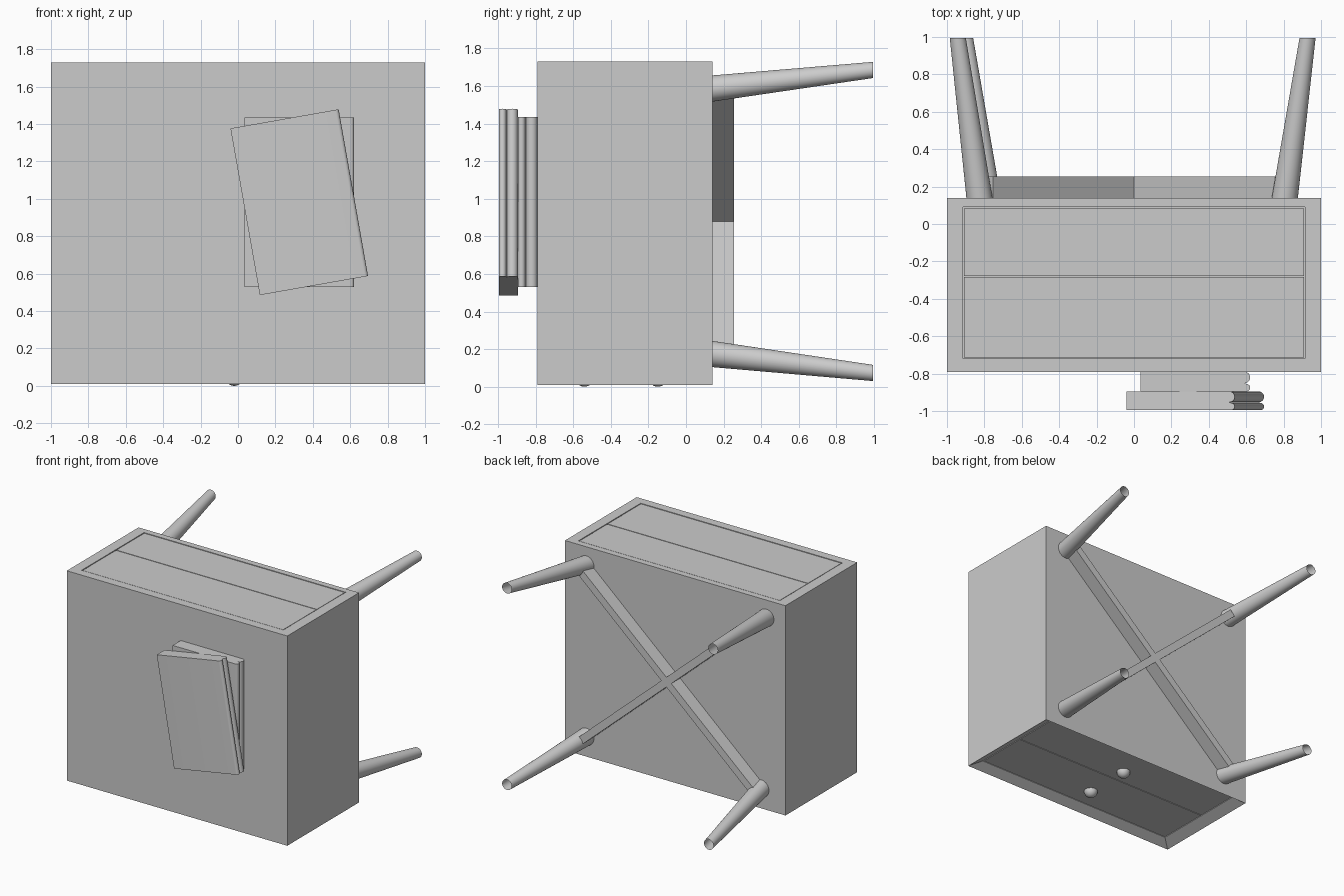
import bpy, bmesh, math
from mathutils import Vector

if "Cube" in bpy.data.objects:
    bpy.data.objects.remove(bpy.data.objects["Cube"])

grey = bpy.data.materials.new("plain_grey")
grey.diffuse_color = (0.6, 0.6, 0.6, 1)
grey.use_nodes = True
grey.node_tree.nodes["Principled BSDF"].inputs["Base Color"].default_value = grey.diffuse_color


def make(name, bm, smooth=False):
    """Turn a bmesh into a named object with the grey material."""
    bmesh.ops.recalc_face_normals(bm, faces=bm.faces[:])
    me = bpy.data.meshes.new(name)
    bm.to_mesh(me)
    bm.free()
    me.materials.append(grey)
    ob = bpy.data.objects.new(name, me)
    bpy.context.collection.objects.link(ob)
    if smooth:
        bpy.ops.object.select_all(action='DESELECT')
        ob.select_set(True)
        bpy.context.view_layer.objects.active = ob
        bpy.ops.object.shade_smooth_by_angle(angle=math.radians(40))
    return ob


def box(name, x0, x1, y0, y1, z0, z1):
    bm = bmesh.new()
    bmesh.ops.create_cube(bm, size=1)
    for v in bm.verts:
        v.co = ((x0 + x1) / 2 + v.co.x * (x1 - x0),
                (y0 + y1) / 2 + v.co.y * (y1 - y0),
                (z0 + z1) / 2 + v.co.z * (z1 - z0))
    return make(name, bm)


# Cabinet shell: open frame, sloped inward around the drawer fronts (facing down)
bm = bmesh.new()


def ring(x, y0, y1, z):
    return [bm.verts.new(p) for p in ((-x, y0, z), (x, y0, z), (x, y1, z), (-x, y1, z))]


rings = [ring(0.915, -0.72, 0.09, 0.055), ring(1, -0.79, 0.14, 0.01),
         ring(1, -0.79, 0.14, 1.73), ring(0.915, -0.72, 0.09, 1.73)]
for i in range(4):
    a, b = rings[i], rings[(i + 1) % 4]
    for j in range(4):
        k = (j + 1) % 4
        bm.faces.new((a[j], a[k], b[k], b[j]))
make("cabinet_shell", bm)

# Core that closes the narrow gaps around the drawers
box("cabinet_core", -0.93, 0.93, -0.73, 0.10, 0.08, 1.71)

# Two drawers with round knobs
for tag, y0, y1, ky in (("top", -0.714, -0.283, -0.54), ("lower", -0.277, 0.084, -0.15)):
    box(tag + "_drawer", -0.909, 0.909, y0, y1, 0.055, 1.728)
    bm = bmesh.new()
    bmesh.ops.create_uvsphere(bm, u_segments=24, v_segments=16, radius=0.052)
    for v in bm.verts:
        v.co += Vector((-0.02, ky, 0.052))
    make(tag + "_knob", bm, True)

# Splayed, tapered legs with open ends: (base x, base z, tip x, tip z)
for tag, bx, bz, tx, tz in (("left_rear", -0.825, 1.585, -0.942, 1.685),
                            ("left_front", -0.78, 0.175, -0.903, 0.073),
                            ("right_rear", 0.805, 1.585, 0.928, 1.685),
                            ("right_front", 0.805, 0.175, 0.928, 0.073)):
    bm = bmesh.new()
    loops = []
    for x, y, z, r in ((bx, 0.13, bz, 0.07), (tx, 0.995, tz, 0.043)):
        loops.append([bm.verts.new((x + r * math.cos(a), y, z + r * math.sin(a)))
                      for a in (i * math.tau / 32 for i in range(32))])
    for i in range(32):
        j = (i + 1) % 32
        bm.faces.new((loops[0][i], loops[0][j], loops[1][j], loops[1][i]))
    bm.faces.new(loops[0])
    make(tag + "_leg", bm, True)

# Crossed stretcher bars between the legs
for tag, s in (("rising", 1), ("falling", -1)):
    run, rise = 1.55, 1.37
    bar = box(tag + "_cross_bar", -math.hypot(run, rise) / 2, math.hypot(run, rise) / 2,
              -0.06, 0.06, -0.03, 0.03)
    bar.location = (0, 0.195, 0.88)
    bar.rotation_euler.y = -s * math.atan2(rise, run)


# Books: block with two rounded spine bulges on the right
def book(name, y_front, thick, turn):
    w, h = 0.5875, 0.905
    pts = [(-w / 2, 0)]
    for a, b in ((0, 0.38), (0.42, 1)):
        mid, r = (a + b) / 2 * thick, (b - a) / 2 * thick
        for i in range(13):
            t = -math.pi / 2 + math.pi * i / 12
            pts.append((w / 2 - r + r * math.cos(t), mid + r * math.sin(t)))
    pts.append((-w / 2, thick))
    bm = bmesh.new()
    face = bm.faces.new([bm.verts.new((x, y, -h / 2)) for x, y in pts])
    ext = bmesh.ops.extrude_face_region(bm, geom=[face])["geom"]
    for v in ext:
        if isinstance(v, bmesh.types.BMVert):
            v.co.z += h
    ob = make(name, bm, True)
    ob.location = (0.3275, y_front, 0.982)
    ob.rotation_euler.y = -math.radians(turn)


book("lower_book", -0.895, 0.105, 0)
book("upper_book", -0.995, 0.10, 10)
